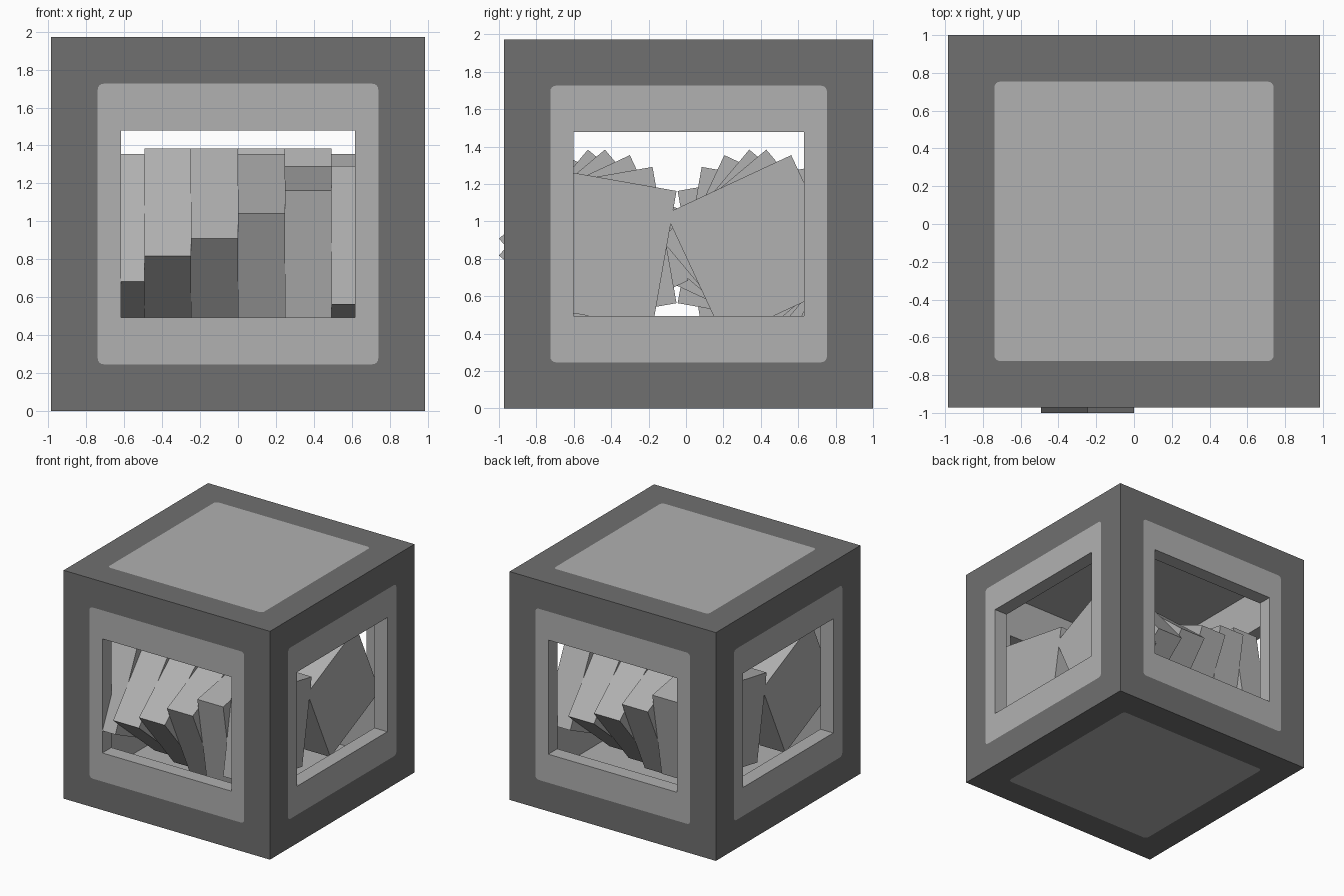
import bpy, bmesh, math
from mathutils import Matrix, Vector

if "Cube" in bpy.data.objects:
    bpy.data.objects.remove(bpy.data.objects["Cube"])

PX = 2 / 16.227                      # grid unit: the case is 16 units wide
CENTRE = Vector((0, 0.014, 8 * PX))  # centre of the case


def material(name, value):
    m = bpy.data.materials.new(name)
    m.diffuse_color = (value, value, value, 1)
    m.use_nodes = True
    m.node_tree.nodes["Principled BSDF"].inputs["Base Color"].default_value = m.diffuse_color
    return m


dark = material("dark_grey", 0.16)
light = material("light_grey", 0.44)


def finish(bm, name, mats):
    me = bpy.data.meshes.new(name)
    bm.to_mesh(me)
    bm.free()
    for m in mats:
        me.materials.append(m)
    ob = bpy.data.objects.new(name, me)
    bpy.context.collection.objects.link(ob)
    return ob


def ring(hw, hh, depth, r=0.0, seg=4):
    """Rounded rectangle loop; r = 0 leaves stacked points at the corners."""
    pts = []
    for k, (sx, sy) in enumerate(((1, 1), (-1, 1), (-1, -1), (1, -1))):
        for i in range(seg + 1):
            a = math.pi / 2 * (k + i / seg)
            pts.append(Vector((sx * (hw - r) + r * math.cos(a),
                               sy * (hh - r) + r * math.sin(a), depth)))
    return pts


def add_side(bm, rot, opening):
    """One wall of the case: dark border, rounded light panel, optional window."""
    def put(loop):
        return [bm.verts.new(rot @ p * PX + CENTRE) for p in loop]

    def bridge(a, b, mat):
        for i in range(len(a)):
            j = (i + 1) % len(a)
            bm.faces.new((a[i], a[j], b[j], b[i])).material_index = mat

    border, panel = put(ring(8, 8, 8)), put(ring(6, 6, 8, 0.25))
    inner = put(ring(7, 7, 7))
    bridge(border, panel, 0)
    if opening:
        front, back = put(ring(5, 4, 8)), put(ring(5, 4, 7))
        bridge(panel, front, 1)
        bridge(front, back, 1)
        bridge(back, inner, 1)
    else:
        bm.faces.new(panel).material_index = 1
        bm.faces.new(inner[::-1]).material_index = 1


# Hollow case: four windowed sides, closed top and bottom
bm = bmesh.new()
for k in range(4):
    rot = Matrix.Rotation(k * math.pi / 2, 3, 'Z') @ Matrix.Rotation(math.pi / 2, 3, 'X')
    add_side(bm, rot, True)
for a in (0, math.pi):
    add_side(bm, Matrix.Rotation(a, 3, 'X'), False)
bmesh.ops.remove_doubles(bm, verts=bm.verts, dist=1e-4)
bmesh.ops.dissolve_degenerate(bm, edges=bm.edges, dist=1e-5)
bmesh.ops.recalc_face_normals(bm, faces=bm.faces)
finish(bm, "case", (dark, light))

# Two rows of square slabs, each turned a little further than the last
ANGLES = (-20, -5, 5, 20, 35, -35)   # tilt of the outward corner above level
for row, side, cy in (("front", -1, -4), ("back", 1, 3)):
    for i, a in enumerate(ANGLES):
        x = -side * (2 * i - 5)      # back row runs the opposite way
        x = x if side < 0 else -(2 * i - 5)
        bm = bmesh.new()
        bmesh.ops.create_cube(bm, size=1)
        turn = math.radians(side * (a - 45))
        place = (Matrix.Translation(CENTRE + Vector((x, cy, -1)) * PX)
                 @ Matrix.Rotation(turn, 4, 'X')
                 @ Matrix.Diagonal((2 * PX, 6 * PX, 6 * PX, 1)))
        bmesh.ops.transform(bm, matrix=place, verts=bm.verts)
        finish(bm, f"{row}_slab_{i + 1}", (light,))
